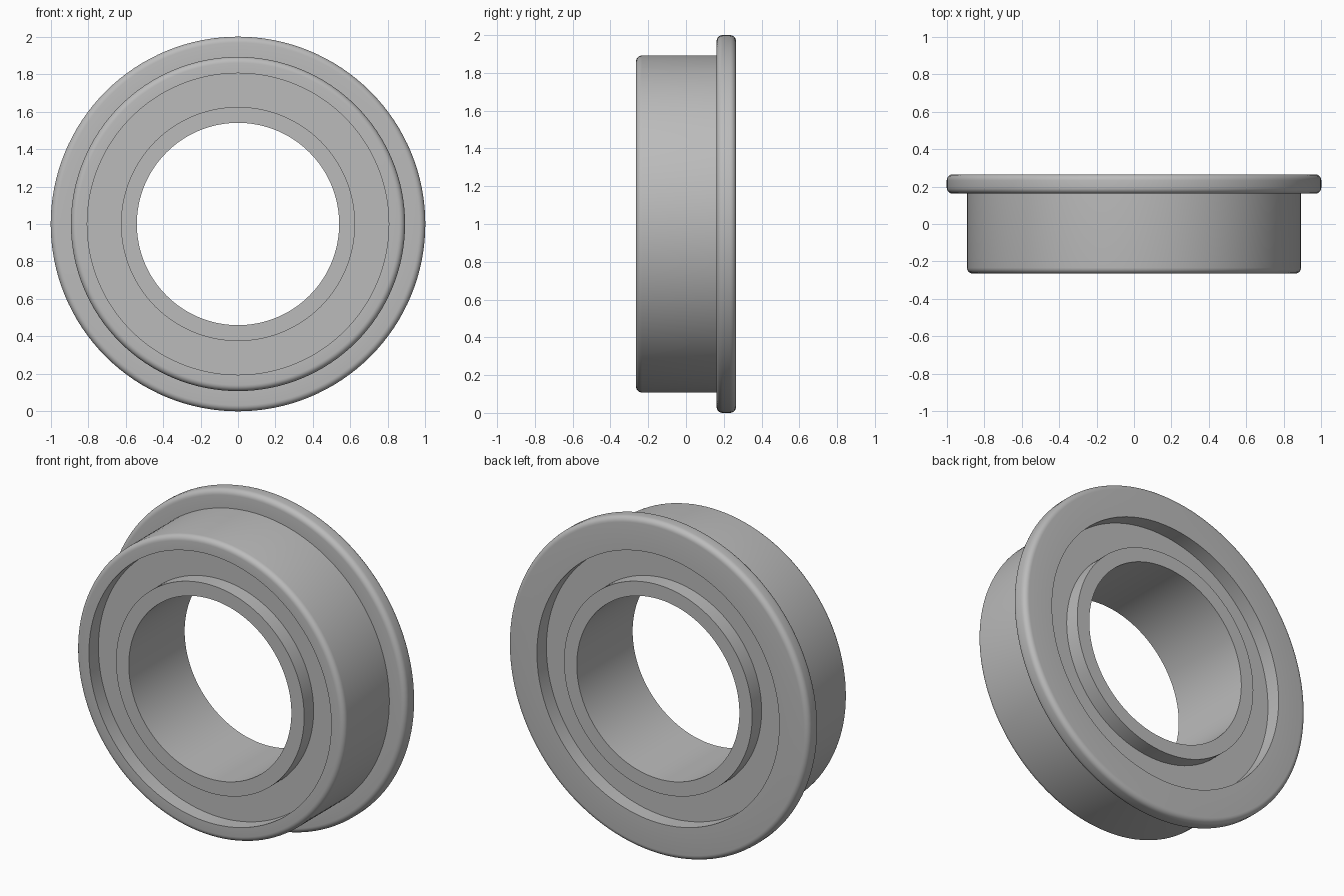
import bpy, bmesh
from math import cos, sin, pi, radians
from mathutils import Matrix, Vector

cube = bpy.data.objects.get("Cube")
if cube:
    bpy.data.objects.remove(cube, do_unlink=True)

SEGMENTS = 128
HALF = 0.265      # half of the total depth
RECESS = 0.09     # shield depth below the ring faces
FILLET = 0.032

steel = bpy.data.materials.new("plain_steel")
steel.use_nodes = True
steel_colour = (0.5, 0.5, 0.5, 1)
steel.diffuse_color = steel_colour
steel.node_tree.nodes["Principled BSDF"].inputs["Base Color"].default_value = steel_colour


def corner(r, y, start):
    """Rounded quarter arc about a fillet centre, as (radius, depth) points."""
    return [(r + FILLET * cos(start + pi / 2 * i / 6),
             y + FILLET * sin(start + pi / 2 * i / 6)) for i in range(7)]


def revolve(name, profile):
    """Turn a closed (radius, depth) profile around the y axis."""
    bm = bmesh.new()
    rings = []
    for s in range(SEGMENTS):
        turn = Matrix.Rotation(2 * pi * s / SEGMENTS, 3, 'Y')
        rings.append([bm.verts.new(turn @ Vector((r, y, 0)) + Vector((0, 0, 1)))
                      for r, y in profile])
    n = len(profile)
    for s in range(SEGMENTS):
        a, b = rings[s], rings[(s + 1) % SEGMENTS]
        for i in range(n):
            j = (i + 1) % n
            bm.faces.new((a[i], a[j], b[j], b[i]))
    bmesh.ops.recalc_face_normals(bm, faces=bm.faces)
    mesh = bpy.data.meshes.new(name)
    bm.to_mesh(mesh)
    bm.free()
    mesh.materials.append(steel)
    obj = bpy.data.objects.new(name, mesh)
    bpy.context.collection.objects.link(obj)
    bpy.ops.object.select_all(action='DESELECT')
    obj.select_set(True)
    bpy.context.view_layer.objects.active = obj
    bpy.ops.object.shade_smooth_by_angle(angle=radians(30))


# Outer ring with rounded front edge and rounded rear flange
flange_y = 0.162
outer = [(0.805, -HALF)]
outer += corner(0.892 - FILLET, -HALF + FILLET, -pi / 2)
outer += [(0.892, flange_y)]
outer += corner(1 - FILLET, flange_y + FILLET, -pi / 2)
outer += corner(1 - FILLET, HALF - FILLET, 0)
outer += [(0.805, HALF)]
revolve("outer_ring", outer)

# Plain inner ring around the bore
revolve("inner_ring", [(0.54, -HALF), (0.625, -HALF), (0.625, HALF), (0.54, HALF)])

# Recessed shields closing the gap on both faces
for name, side in (("front_shield", -1), ("rear_shield", 1)):
    face = side * (HALF - RECESS)
    back = face - side * 0.04
    revolve(name, [(0.615, face), (0.815, face), (0.815, back), (0.615, back)])
